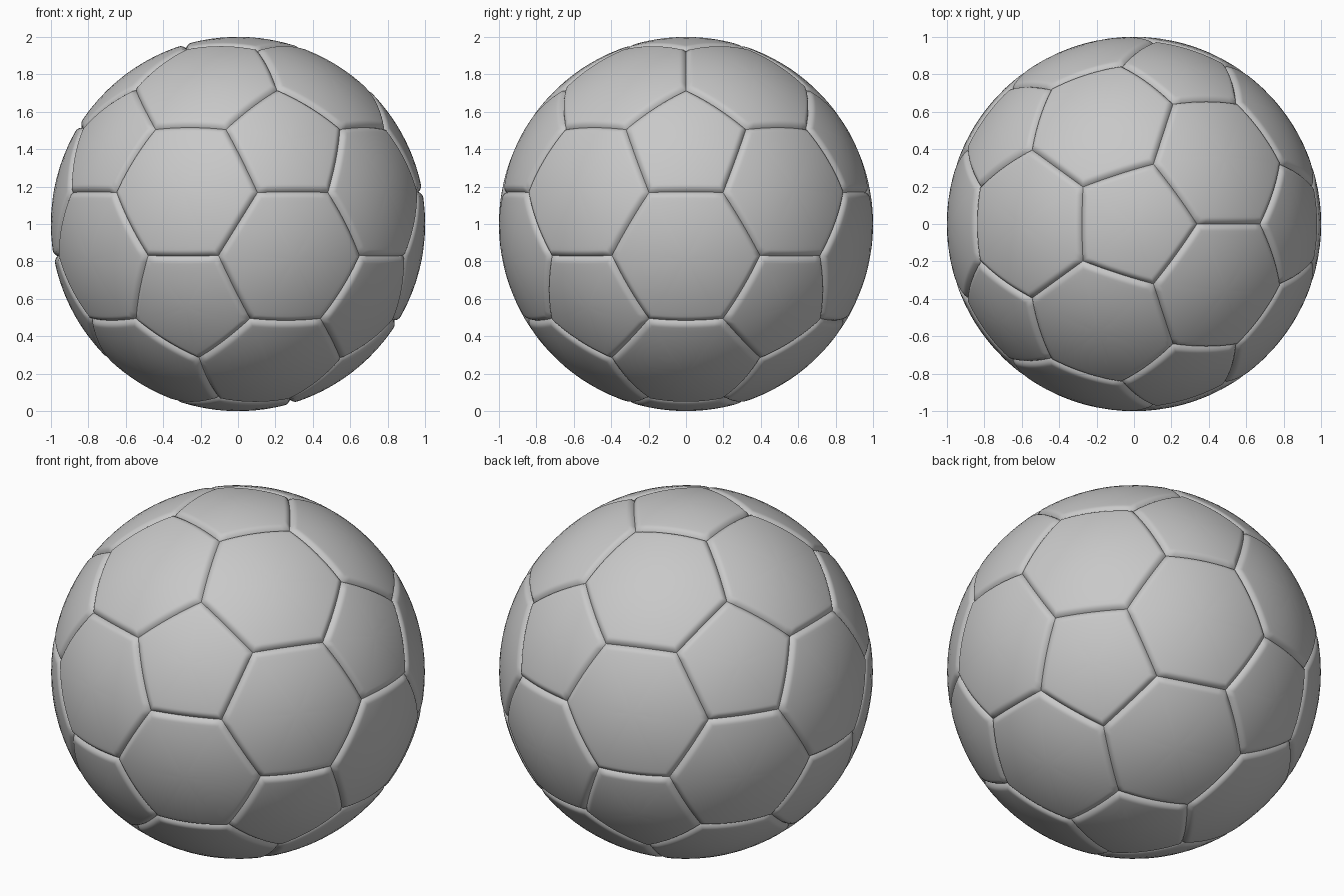
import bpy, bmesh, math
from mathutils import Vector

if "Cube" in bpy.data.objects:
    bpy.data.objects.remove(bpy.data.objects["Cube"])

SEAM_WIDTH, SEAM_DEPTH, SEGMENTS = 0.036, 0.02, 10
CENTRE = Vector((0, 0, 1))

grey = bpy.data.materials.new("light_grey")
grey.diffuse_color = (0.58, 0.58, 0.58, 1)
grey.use_nodes = True
grey.node_tree.nodes["Principled BSDF"].inputs["Base Color"].default_value = grey.diffuse_color

# Icosahedron directions: two poles and two staggered rings
h, w = 1 / math.sqrt(5), 2 / math.sqrt(5)
ico = [Vector((0, 0, 1)), Vector((0, 0, -1))]
for i in range(5):
    a = math.radians(72 * i)
    b = a + math.radians(36)
    ico.append(Vector((w * math.cos(a), w * math.sin(a), h)))
    ico.append(Vector((w * math.cos(b), w * math.sin(b), -h)))


def near(a, b):
    return 0.4 < a.dot(b) < 0.5


def ordered(points, axis):
    """Sort corner points counter-clockwise around an axis."""
    u = axis.orthogonal().normalized()
    v = axis.cross(u)
    return sorted(points, key=lambda p: math.atan2(p.dot(v), p.dot(u)))


def seam_radius(d):
    """Full radius inside the panel, rounding down into the seam."""
    k = max(0.0, 1 - d / SEAM_WIDTH)
    return 1 - SEAM_DEPTH * k ** 2.2


def add_panel(bm, corners):
    """Concentric rings from the seam to the panel centre, on the sphere."""
    n = len(corners)
    mid = sum(corners, Vector()) / n
    apothem = ((corners[0] + corners[1]) / 2 - mid).length
    planes = [corners[i].cross(corners[(i + 1) % n]).normalized() for i in range(n)]
    insets = [0, .003, .007, .012, .018, .025, .032, .04, .06]
    ts = [1 - d / apothem for d in insets] + [0.68, 0.5, 0.32, 0.15]

    def vert(flat):
        p = flat.normalized()
        d = max(0.0, min(p.dot(q) for q in planes))
        return bm.verts.new(CENTRE + p * seam_radius(d))

    rim = [corners[i].lerp(corners[(i + 1) % n], s / SEGMENTS)
           for i in range(n) for s in range(SEGMENTS)]
    rings = [[vert(mid.lerp(p, t)) for p in rim] for t in ts]
    m = len(rim)
    for outer, inner in zip(rings, rings[1:]):
        for i in range(m):
            j = (i + 1) % m
            bm.faces.new((outer[i], outer[j], inner[j], inner[i]))
    hub = vert(mid)
    for i in range(m):
        bm.faces.new((rings[-1][i], rings[-1][(i + 1) % m], hub))


def make_panels(name, panels):
    bm = bmesh.new()
    for corners in panels:
        add_panel(bm, corners)
    for f in bm.faces:
        f.smooth = True
    mesh = bpy.data.meshes.new(name)
    bm.to_mesh(mesh)
    bm.free()
    mesh.materials.append(grey)
    bpy.context.collection.objects.link(bpy.data.objects.new(name, mesh))


# Twelve five-sided panels, one on each icosahedron corner
pentagons = [ordered([v.lerp(q, 1 / 3).normalized() for q in ico if near(v, q)], v)
             for v in ico]

# Twenty six-sided panels, one on each icosahedron face
hexagons = []
for i in range(12):
    for j in range(i + 1, 12):
        for k in range(j + 1, 12):
            tri = [ico[i], ico[j], ico[k]]
            if near(tri[0], tri[1]) and near(tri[1], tri[2]) and near(tri[0], tri[2]):
                pts = [p.lerp(q, 1 / 3).normalized() for p in tri for q in tri if p is not q]
                hexagons.append(ordered(pts, sum(tri, Vector()).normalized()))

make_panels("pentagon_panels", pentagons)
make_panels("hexagon_panels", hexagons)
